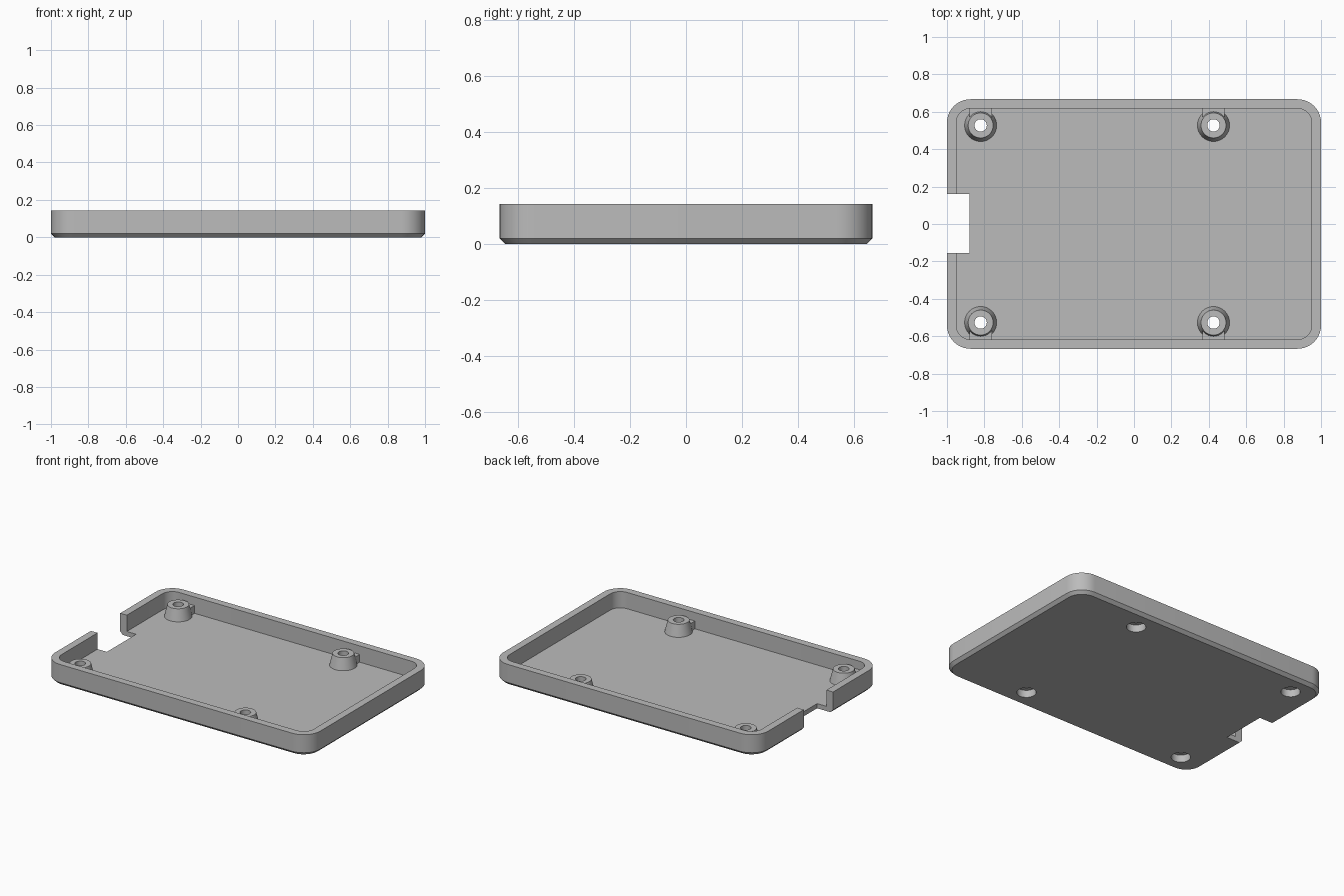
import bpy, bmesh, math

cube = bpy.data.objects.get("Cube")
if cube:
    bpy.data.objects.remove(cube, do_unlink=True)

grey = bpy.data.materials.new("plain grey")
grey.use_nodes = True
grey.diffuse_color = (0.5, 0.5, 0.5, 1)
grey.node_tree.nodes["Principled BSDF"].inputs["Base Color"].default_value = (0.5, 0.5, 0.5, 1)

HALF_X, HALF_Y, HEIGHT = 1.0, 0.667, 0.143
WALL, FLOOR, CHAMFER, CORNER = 0.05, 0.032, 0.02, 0.125


def finish(name, bm):
    bmesh.ops.recalc_face_normals(bm, faces=bm.faces)
    mesh = bpy.data.meshes.new(name)
    bm.to_mesh(mesh)
    bm.free()
    mesh.materials.append(grey)
    ob = bpy.data.objects.new(name, mesh)
    bpy.context.collection.objects.link(ob)
    return ob


def loft(name, rings):
    """Skin a stack of equal-length point rings and cap both ends."""
    bm = bmesh.new()
    loops = [[bm.verts.new(p) for p in ring] for ring in rings]
    n = len(loops[0])
    for a, b in zip(loops, loops[1:]):
        for i in range(n):
            j = (i + 1) % n
            bm.faces.new((a[i], a[j], b[j], b[i]))
    bm.faces.new(loops[0])
    bm.faces.new(loops[-1])
    return finish(name, bm)


def rounded_ring(inset, z, steps=10):
    r = CORNER - inset
    ring = []
    for k, (sx, sy) in enumerate(((1, 1), (-1, 1), (-1, -1), (1, -1))):
        for s in range(steps + 1):
            a = math.pi / 2 * (k + s / steps)
            ring.append((sx * (HALF_X - CORNER) + r * math.cos(a),
                         sy * (HALF_Y - CORNER) + r * math.sin(a), z))
    return ring


def turned(name, x, y, profile, sides=32):
    angles = [2 * math.pi * i / sides for i in range(sides)]
    return loft(name, [[(x + r * math.cos(a), y + r * math.sin(a), z) for a in angles]
                       for r, z in profile])


def block(name, low, high):
    (x0, y0, z0), (x1, y1, z1) = low, high
    return loft(name, [[(x0, y0, z), (x1, y0, z), (x1, y1, z), (x0, y1, z)] for z in (z0, z1)])


def combine(target, tool, operation):
    mod = target.modifiers.new("combine", 'BOOLEAN')
    mod.operation, mod.object, mod.solver = operation, tool, 'EXACT'
    bpy.context.view_layer.objects.active = target
    bpy.ops.object.modifier_apply(modifier=mod.name)
    bpy.data.objects.remove(tool, do_unlink=True)


# Open tray with a chamfered base
tray = loft("tray", [rounded_ring(CHAMFER, 0), rounded_ring(0, CHAMFER),
                     rounded_ring(0, HEIGHT), rounded_ring(WALL, HEIGHT),
                     rounded_ring(WALL, FLOOR)])

# Slot through the wall and floor on one short side
combine(tray, block("slot_cutter", (-1.1, -0.155, -0.1), (-0.88, 0.16, 0.3)), 'DIFFERENCE')

# Tapered screw posts, each tied to the nearest long wall by a low rib
parts = [tray]
for x, end in ((-0.82, "right"), (0.425, "left")):
    for side, place in ((-1, "front"), (1, "back")):
        y = side * 0.527
        post = turned(f"{place}_{end}_post", x, y, [(0.086, FLOOR), (0.067, 0.112)])
        y0, y1 = sorted((y, side * (HALF_Y - WALL + 0.005)))
        combine(post, block("rib", (x - 0.06, y0, FLOOR), (x + 0.06, y1, 0.085)), 'UNION')
        # Screw hole with a wide recess for the head underneath
        for target in (tray, post):
            drill = turned("drill", x, y, [(0.06, -0.1), (0.06, 0.05), (0.033, 0.05), (0.033, 0.3)])
            combine(target, drill, 'DIFFERENCE')
        parts.append(post)

# Smooth the round surfaces while keeping edges crisp
for ob in bpy.context.selected_objects:
    ob.select_set(False)
for ob in parts:
    ob.select_set(True)
bpy.context.view_layer.objects.active = tray
bpy.ops.object.shade_smooth_by_angle(angle=math.radians(30))
